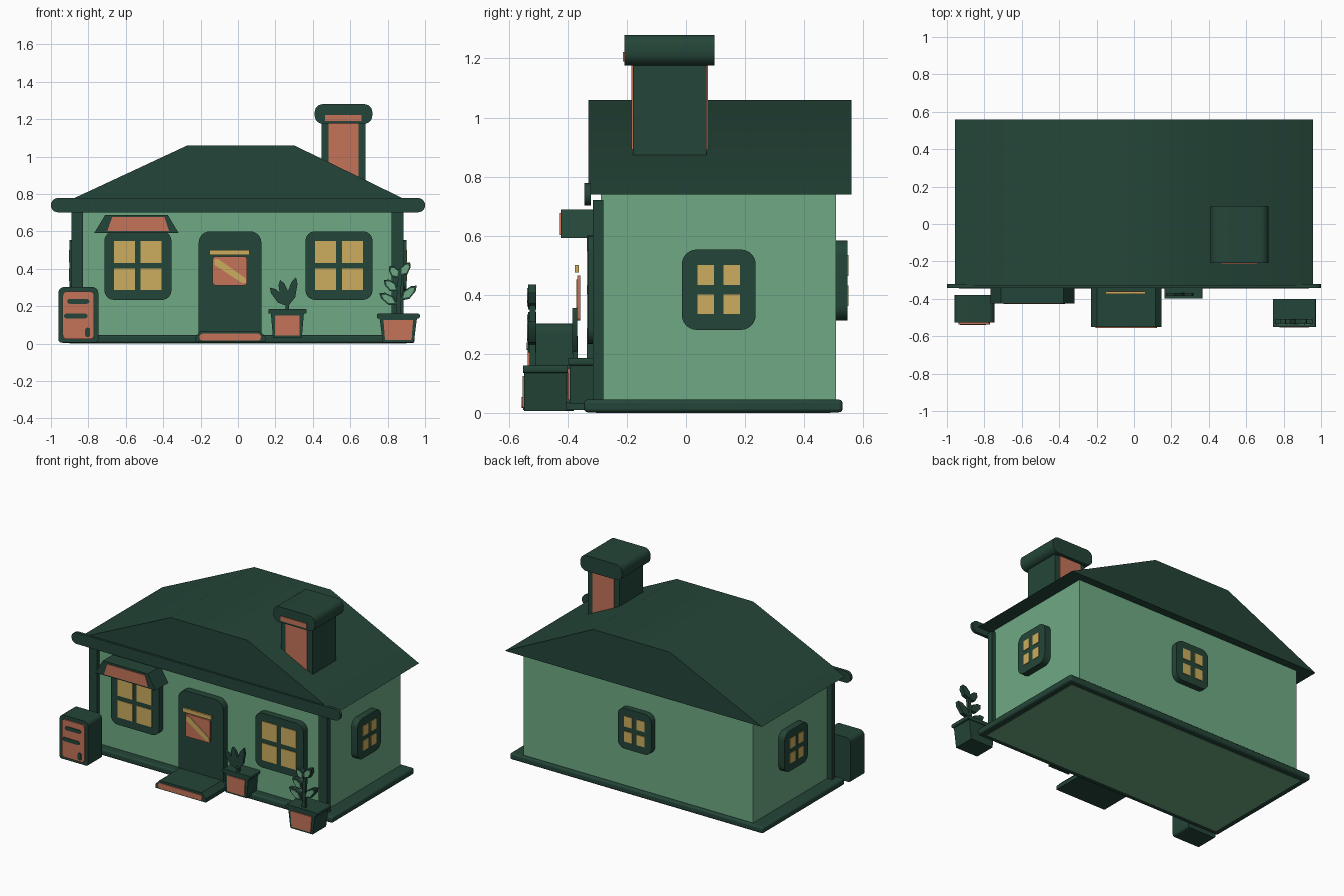
import bpy, bmesh, math
from mathutils import Matrix, Vector

if "Cube" in bpy.data.objects:
    bpy.data.objects.remove(bpy.data.objects["Cube"])


def material(name, rgb):
    col = [(c / 255 / 12.92) if c < 11 else ((c / 255 + 0.055) / 1.055) ** 2.4 for c in rgb] + [1]
    m = bpy.data.materials.new(name)
    m.use_nodes = True
    m.diffuse_color = col
    m.node_tree.nodes["Principled BSDF"].inputs["Base Color"].default_value = col
    return m


DARK = material("dark green", (36, 69, 56))
LIGHT = material("light green", (110, 170, 132))
ORANGE = material("terracotta", (197, 115, 88))
YELLOW = material("warm yellow", (205, 174, 94))
parts = []


def prism(name, pts, mat, y0, y1, turn=0):
    """Extrude an (x, z) outline from y0 to y1, then turn it about z."""
    bm = bmesh.new()
    face = bm.faces.new([bm.verts.new((x, y0, z)) for x, z in pts])
    out = bmesh.ops.extrude_face_region(bm, geom=[face])["geom"]
    moved = [g for g in out if isinstance(g, bmesh.types.BMVert)]
    bmesh.ops.translate(bm, verts=moved, vec=(0, y1 - y0, 0))
    bmesh.ops.recalc_face_normals(bm, faces=bm.faces)
    bm.transform(Matrix.Rotation(math.radians(turn), 4, "Z"))
    mesh = bpy.data.meshes.new(name)
    bm.to_mesh(mesh)
    bm.free()
    mesh.materials.append(mat)
    obj = bpy.data.objects.new(name, mesh)
    bpy.context.collection.objects.link(obj)
    parts.append(obj)
    return obj


def rect(x0, x1, z0, z1, top=0, bottom=None):
    """Rectangle outline with rounded top and bottom corners."""
    bottom = top if bottom is None else bottom
    pts = []
    corners = ((x1, z1, -1, -1, top, 0), (x0, z1, 1, -1, top, 90),
               (x0, z0, 1, 1, bottom, 180), (x1, z0, -1, 1, bottom, 270))
    for x, z, sx, sz, r, start in corners:
        if r == 0:
            pts.append((x, z))
            continue
        for i in range(7):
            a = math.radians(start + 15 * i)
            pts.append((x + sx * r + r * math.cos(a), z + sz * r + r * math.sin(a)))
    return pts


def trapezoid(cx, top, bottom, z0, z1):
    return [(cx - bottom, z0), (cx + bottom, z0), (cx + top, z1), (cx - top, z1)]


def bevel(obj, width):
    mod = obj.modifiers.new("soft edges", "BEVEL")
    mod.width, mod.segments, mod.limit_method = width, 3, "ANGLE"


def window(name, cx, cz, w, h, inset, gap, wall, front, turn=0):
    """Rounded frame with four glowing panes."""
    prism(name + "_frame", rect(cx - w, cx + w, cz - h, cz + h, 0.05), DARK, wall, front, turn)
    for sx in (-1, 1):
        for sz in (-1, 1):
            xs = sorted((cx + sx * gap, cx + sx * (w - inset)))
            zs = sorted((cz + sz * gap, cz + sz * (h - inset)))
            prism(name + "_pane", rect(*xs, *zs), YELLOW, front, front - 0.004, turn)


# Walls, floor and foundation
prism("walls", rect(-0.855, 0.855, 0.01, 0.745), LIGHT, -0.288, 0.507)
bevel(prism("foundation", rect(-0.943, 0.943, 0.002, 0.045), DARK, -0.345, 0.53), 0.012)
prism("floor", rect(-0.9, 0.9, 0, 0.006), LIGHT, -0.305, 0.49)
for x in (-0.86, 0.853):
    prism("corner_post", rect(x - 0.031, x + 0.031, 0.04, 0.72), DARK, -0.315, -0.28)

# Roof and eave board
prism("roof", [(-0.957, 0.74), (0.957, 0.74), (0.3, 1.06), (-0.27, 1.06)], DARK, -0.33, 0.56)
prism("eave_board", rect(-1, 1, 0.702, 0.778, 0.037), DARK, -0.343, -0.322)

# Chimney
prism("chimney_shaft", rect(0.447, 0.682, 0.8, 1.2), DARK, -0.18, 0.07)
for y, d in ((-0.18, -0.005), (0.07, 0.005)):
    prism("chimney_panel", [(0.485, 0.9), (0.645, 0.86), (0.645, 1.18), (0.485, 1.18)],
          ORANGE, y, y + d)
prism("chimney_cap", rect(0.41, 0.718, 1.176, 1.28, 0.042), DARK, -0.208, 0.097)
prism("chimney_cap_panel", rect(0.465, 0.66, 1.19, 1.222), ORANGE, -0.208, -0.213)

# Windows on every side
for cx in (-0.535, 0.54):
    window("front_window", cx, 0.417, 0.179, 0.183, 0.052, 0.015, -0.28, -0.332)
window("left_window", 0.111, 0.417, 0.125, 0.136, 0.053, 0.016, -0.85, -0.9, 90)
window("right_window", -0.111, 0.417, 0.125, 0.136, 0.053, 0.016, -0.85, -0.9, -90)
window("back_window", 0, 0.448, 0.125, 0.136, 0.05, 0.016, -0.5, -0.547, 180)

# Awning over one front window
prism("awning", trapezoid(-0.543, 0.167, 0.225, 0.592, 0.688), DARK, -0.29, -0.424)
prism("awning_panel", trapezoid(-0.533, 0.14, 0.165, 0.602, 0.676), ORANGE, -0.424, -0.429)

# Door with sign
prism("door", rect(-0.21, 0.125, 0.04, 0.6, 0.06, 0), DARK, -0.28, -0.335)
prism("door_pane", rect(-0.135, 0.047, 0.312, 0.465, 0.012), ORANGE, -0.357, -0.367)
prism("door_stripe", [(-0.125, 0.452), (-0.125, 0.42), (0.02, 0.325), (0.043, 0.325), (0.043, 0.347),
                      (-0.105, 0.452)], YELLOW, -0.367, -0.371)
prism("door_bar", rect(-0.152, 0.062, 0.475, 0.501), YELLOW, -0.362, -0.375)

# Doorstep
prism("doorstep", [(-0.23, 0.01), (0.147, 0.01), (0.147, 0.035), (0.115, 0.068), (-0.198, 0.068),
                   (-0.23, 0.035)], DARK, -0.3, -0.552)
prism("doorstep_panel", rect(-0.205, 0.122, 0.017, 0.053, 0.015), ORANGE, -0.552, -0.557)

# Mailbox
prism("mailbox", rect(-0.96, -0.747, 0.006, 0.302, 0.03, 0.015), DARK, -0.38, -0.527)
prism("mailbox_panel", rect(-0.937, -0.77, 0.025, 0.278, 0.02), ORANGE, -0.527, -0.536)
for x0, x1, z0, z1 in ((-0.913, -0.795, 0.213, 0.238), (-0.93, -0.805, 0.135, 0.16),
                       (-0.817, -0.79, 0.035, 0.085)):
    prism("mailbox_slot", rect(x0, x1, z0, z1, 0.012), DARK, -0.536, -0.54)


# Potted plants
def pot(cx, top, bottom, z0, z1, y0, y1):
    prism("pot", trapezoid(cx, top, bottom, z0, z1), DARK, y0, y1)
    prism("pot_rim", rect(cx - top - 0.012, cx + top + 0.012, z1 - 0.025, z1, 0.008), DARK, y0 + 0.005, y1 - 0.004)
    prism("pot_panel", trapezoid(cx, top - 0.024, bottom - 0.012, z0 + 0.013, z1 - 0.035),
          ORANGE, y1, y1 - 0.006)


def leaf(base, tip, width, y0, y1, inner=None):
    """Pointed leaf outline, with an optional lighter inset."""
    b, t = Vector(base), Vector(tip)
    side = Vector((b.y - t.y, t.x - b.x)).normalized() * width
    pts = [b, b.lerp(t, 0.35) - side, b.lerp(t, 0.8) - side * 0.7, t,
           b.lerp(t, 0.8) + side * 0.7, b.lerp(t, 0.35) + side]
    prism("leaf", [tuple(p) for p in pts], DARK, y0, y1)
    if inner:
        mid = b.lerp(t, 0.52)
        prism("leaf_face", [tuple(mid.lerp(p, 0.68)) for p in pts], inner, y1, y1 - 0.004)


pot(0.857, 0.103, 0.083, 0.006, 0.16, -0.405, -0.548)
prism("tall_stem", [(0.845, 0.15), (0.872, 0.15), (0.872, 0.3), (0.88, 0.4), (0.862, 0.4),
                    (0.85, 0.3)], DARK, -0.51, -0.53)
for base, tip in (((0.855, 0.28), (0.78, 0.34)), ((0.855, 0.205), (0.755, 0.27)),
                  ((0.865, 0.36), (0.92, 0.435)), ((0.868, 0.23), (0.955, 0.31)),
                  ((0.862, 0.35), (0.81, 0.415))):
    leaf(base, tip, 0.026, -0.507, -0.535, LIGHT)

pot(0.264, 0.09, 0.077, 0.03, 0.185, -0.29, -0.393)
prism("short_stem", rect(0.255, 0.274, 0.17, 0.26), DARK, -0.365, -0.382)
for base, tip in (((0.265, 0.2), (0.17, 0.3)), ((0.262, 0.22), (0.225, 0.34)),
                  ((0.268, 0.2), (0.31, 0.355))):
    leaf(base, tip, 0.024, -0.368, -0.385)

# Smooth the rounded edges while keeping corners crisp
bpy.ops.object.select_all(action="DESELECT")
for obj in parts:
    obj.select_set(True)
bpy.context.view_layer.objects.active = parts[0]
bpy.ops.object.shade_smooth_by_angle(angle=math.radians(30))
